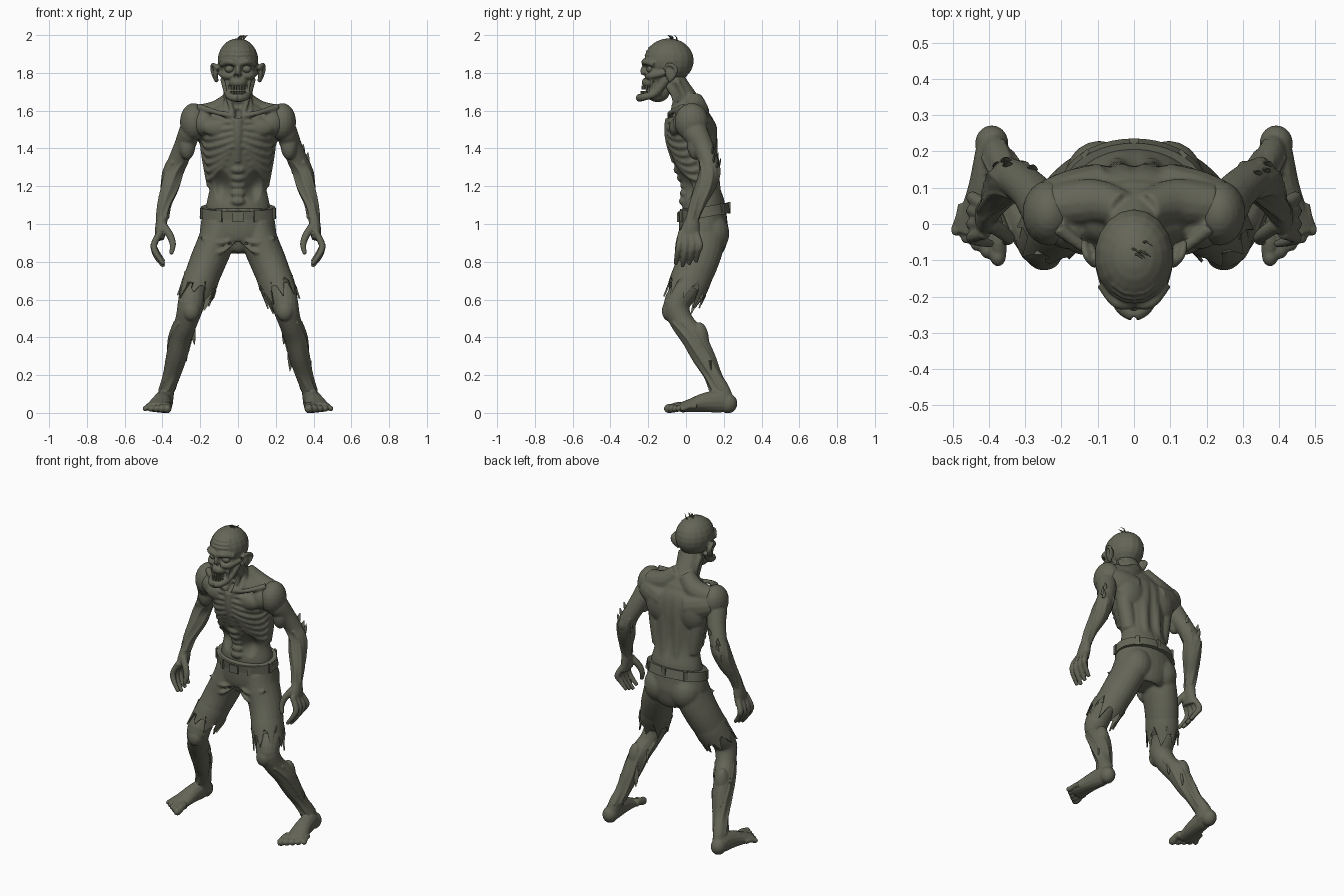
import bpy, bmesh, math, random
from mathutils import Vector, Matrix

random.seed(4)
if "Cube" in bpy.data.objects:
    bpy.data.objects.remove(bpy.data.objects["Cube"])

# One drab olive colour for everything
olive = bpy.data.materials.new("drab_olive")
olive.use_nodes = True
olive.diffuse_color = (.13, .132, .096, 1)
shader = next(n for n in olive.node_tree.nodes if n.type == 'BSDF_PRINCIPLED')
shader.inputs["Base Color"].default_value = olive.diffuse_color
shader.inputs["Roughness"].default_value = .8


def spline(points, steps):
    """Catmull-Rom rows through points of any size."""
    rows = []
    last = len(points) - 1
    for i in range(last):
        before, start, end, after = (points[max(0, min(last, i + k))] for k in (-1, 0, 1, 2))
        for step in range(steps):
            t = step / steps
            rows.append([b + t * ((c - a) + t * ((2*a - 5*b + 4*c - d) + t * (3*b - a - 3*c + d))) / 2
                         for a, b, c, d in zip(before, start, end, after)])
    return rows + [list(points[last])]


def tube(bm, points, sides=14, ref=(1, 0, 0), steps=4, hem=0):
    """Loft ellipses along points (x, y, z, width[, depth]); hem makes a ragged open end."""
    rows = spline([tuple(p) if len(p) > 4 else tuple(p) + (p[3],) for p in points], steps)
    centres = [Vector(r[:3]) for r in rows]
    rings = []
    for i, row in enumerate(rows):
        along = (centres[min(i + 1, len(rows) - 1)] - centres[max(i - 1, 0)]).normalized()
        across = Vector(ref)
        across = (across - along * across.dot(along)).normalized()
        third = along.cross(across)
        ring = []
        for j in range(sides):
            angle = math.tau * j / sides
            co = centres[i] + across * row[3] * math.cos(angle) + third * row[4] * math.sin(angle)
            if hem and i == len(rows) - 1:
                co += along * hem * ((1, 0, -1, 0)[j % 4] + random.uniform(-.4, .4))
            ring.append(bm.verts.new(co))
        rings.append(ring)
    for low, high in zip(rings, rings[1:]):
        for j in range(sides):
            k = (j + 1) % sides
            bm.faces.new((low[j], low[k], high[k], high[j]))
    if not hem:
        bm.faces.new(rings[0][::-1])
        bm.faces.new(rings[-1])


def ball(bm, centre, radii):
    bmesh.ops.create_uvsphere(bm, u_segments=18, v_segments=12, radius=1,
                              matrix=Matrix.LocRotScale(Vector(centre), None, Vector(radii)))


def block(bm, centre, size, turn=0):
    spin = Matrix.Rotation(turn, 3, 'Z').to_quaternion()
    bmesh.ops.create_cube(bm, size=1, matrix=Matrix.LocRotScale(Vector(centre), spin, Vector(size)))


def strands(bm, stations, count, radius):
    """Stringy sinews running down a limb."""
    for j in range(count):
        angle = math.tau * j / count
        tube(bm, [(x + a * math.cos(angle + i * .25), y + b * math.sin(angle + i * .25), z, radius)
                  for i, (x, y, z, a, b) in enumerate(stations)], sides=8)


def mirror_x(bm):
    copy = bmesh.ops.duplicate(bm, geom=bm.verts[:] + bm.edges[:] + bm.faces[:])["geom"]
    for item in copy:
        if isinstance(item, bmesh.types.BMVert):
            item.co.x *= -1


def build(name, bm, voxel=0, smooth=2, dents=(), side=1, shell=0):
    """Turn bm into an object: fuse by voxels, press dents (centre, radii, depth), mirror, shade."""
    bmesh.ops.recalc_face_normals(bm, faces=bm.faces[:])
    mesh = bpy.data.meshes.new(name)
    bm.to_mesh(mesh)
    bm.free()
    obj = bpy.data.objects.new(name, mesh)
    bpy.context.collection.objects.link(obj)
    if voxel:
        remesh = obj.modifiers.new("fuse", 'REMESH')
        remesh.mode = 'VOXEL'
        remesh.voxel_size = voxel
        soften = obj.modifiers.new("soften", 'SMOOTH')
        soften.iterations = smooth
    if shell:
        obj.modifiers.new("cloth", 'SOLIDIFY').thickness = shell
    bpy.context.view_layer.update()
    graph = bpy.context.evaluated_depsgraph_get()
    mesh = bpy.data.meshes.new_from_object(obj.evaluated_get(graph))
    obj.modifiers.clear()
    obj.data = mesh
    for vert in mesh.vertices:
        for centre, radii, depth in dents:
            mirrored = (abs(vert.co.x), vert.co.y, vert.co.z)
            reach = sum(((p - c) / r) ** 2 for p, c, r in zip(mirrored, centre, radii))
            if reach < 1:
                vert.co.y += depth * (1 - reach) ** 1.5
        vert.co.z = max(vert.co.z, 0)
    if side < 0:
        mesh.transform(Matrix.Scale(-1, 4, (1, 0, 0)))
        mesh.flip_normals()
    mesh.materials.clear()
    mesh.materials.append(olive)
    mesh.shade_smooth()
    mesh.set_sharp_from_angle(angle=math.radians(50))


# Torso: lofted trunk, rib cage, collarbones, shoulder blades and neck
trunk = [(0, .09, 1.0, .17, .11), (0, .095, 1.1, .168, .113), (0, .085, 1.2, .15, .092),
         (0, .06, 1.3, .165, .11), (0, .04, 1.42, .18, .13), (0, .03, 1.52, .19, .125),
         (0, .02, 1.59, .16, .09), (0, .02, 1.64, .08, .06)]


def girth(z):
    for low, high in zip(trunk, trunk[1:]):
        if z <= high[2]:
            t = (z - low[2]) / (high[2] - low[2])
            return [low[k] + t * (high[k] - low[k]) for k in (1, 3, 4)]


bm = bmesh.new()
for i in range(8):
    path = []
    for step in range(9):
        u = step / 8
        angle = .12 + .09 * max(0, i - 4) + u * 1.5
        z = 1.54 - .031 * i - (.015 + .012 * i) * math.sin(u * 2.3) + .02 * u
        y, a, b = girth(z)
        path.append((a * math.sin(angle), y - b * math.cos(angle), z, .0125))
    tube(bm, path, sides=8, ref=(0, 0, 1), steps=2)
tube(bm, [(.02, -.08, 1.57, .018), (.11, -.08, 1.59, .014), (.21, -.01, 1.62, .02)], ref=(0, 0, 1))
tube(bm, [(.03, .04, 1.66, .05), (.11, .06, 1.59, .065), (.22, .05, 1.57, .06)], ref=(0, 0, 1))
tube(bm, [(.08, .1, 1.49, .08, .07), (.17, .075, 1.51, .085, .075), (.24, .055, 1.53, .07, .065)], ref=(0, 0, 1))
tube(bm, [(.15, .07, 1.52, .05), (.15, .09, 1.4, .05), (.12, .1, 1.2, .045)])
tube(bm, [(.05, -.1, 1.74, .016), (.05, -.06, 1.66, .014), (.02, -.08, 1.57, .012)])
tube(bm, [(.07, -.05, 1.76, .016), (.06, -.01, 1.66, .016), (.07, -.07, 1.58, .012)])
tube(bm, [(.045, .165, 1.08, .032), (.045, .145, 1.25, .032), (.045, .13, 1.45, .03), (.04, .07, 1.6, .03)])
ball(bm, (.11, .1, 1.46), (.1, .065, .12))
ball(bm, (.18, -.005, 1.535), (.07, .065, .07))
ball(bm, (.10, -.055, 1.51), (.09, .035, .05))
mirror_x(bm)
tube(bm, trunk, sides=28)
tube(bm, [(0, -.10, 1.56, .022, .012), (0, -.10, 1.45, .018, .012), (0, -.065, 1.33, .014, .012)])
tube(bm, [(0, .06, 1.56, .08, .07), (0, .01, 1.65, .072, .062), (0, -.05, 1.74, .068, .06), (0, -.08, 1.8, .07, .06)])
ball(bm, (0, .05, 1.57), (.14, .075, .07))
for i in range(5):
    z = 1.12 + i * .042
    y, a, b = girth(z)
    ball(bm, (0, y - b, z), (.038, .022, .022))
build("torso", bm, .0075, 3, [((.085, -.01, 1.2), (.05, .09, .09), .035),
                              ((0, .17, 1.35), (.03, .1, .28), -.01),
                              ((0, -.1, 1.59), (.025, .08, .03), .03)])

# Head: skull, sunken face, open jaw and ears
bm = bmesh.new()
tube(bm, [(0, -.215, 1.845, .016), (.045, -.216, 1.86, .018), (.088, -.165, 1.845, .016)], ref=(0, 0, 1))
tube(bm, [(.025, -.205, 1.785, .016), (.065, -.185, 1.785, .02), (.095, -.11, 1.8, .014)], ref=(0, 0, 1))
tube(bm, [(.073, -.10, 1.77, .022), (.054, -.16, 1.695, .02), (.036, -.225, 1.672, .02), (0, -.248, 1.668, .022)], ref=(0, 0, 1))
for shift in (0, .025, .05):
    tube(bm, [(.07, -.18 + shift, 1.78, .009), (.058, -.185 + shift, 1.73, .008), (.052, -.19 + shift, 1.68, .008)], sides=8)
for lift in (.03, .05, .07):
    wrinkle = []
    for x in (0, .03, .06):
        bulge = math.sqrt(1 - (lift / .118) ** 2 - (x / .108) ** 2)
        wrinkle.append((x, -.09 - .13 * bulge, 1.865 + lift, .005))
    tube(bm, wrinkle, sides=8, ref=(0, 0, 1))
ball(bm, (.118, -.08, 1.8), (.014, .03, .042))
tube(bm, [(.108, -.115, 1.82, .009), (.13, -.09, 1.845, .01), (.138, -.055, 1.825, .01), (.13, -.06, 1.79, .01), (.112, -.09, 1.757, .012)])
mirror_x(bm)
ball(bm, (0, -.09, 1.865), (.109, .131, .118))
ball(bm, (0, -.14, 1.81), (.088, .08, .09))
ball(bm, (0, -.185, 1.75), (.05, .05, .035))
ball(bm, (0, -.15, 1.7), (.052, .065, .055))
ball(bm, (0, -.222, 1.81), (.014, .02, .03))
build("head", bm, .0055, 2, [((.045, -.22, 1.82), (.036, .07, .028), .03),
                             ((.012, -.23, 1.782), (.014, .05, .016), .025)])

# Eyes, teeth and hair tufts
bm = bmesh.new()
ball(bm, (.045, -.187, 1.82), (.026, .022, .02))
mirror_x(bm)
build("eyes", bm)
bm = bmesh.new()
for i in range(-3, 4):
    angle = i * .33
    for z, reach in ((1.722, .05), (1.694, .055)):
        block(bm, (.04 * math.sin(angle), -.18 - reach * math.cos(angle), z), (.01, .01, .022), angle)
build("teeth", bm)
bm = bmesh.new()
for i in range(6):
    x, y = random.uniform(-.01, .03), random.uniform(-.09, -.04)
    tube(bm, [(x, y, 1.97, .004), (x + .01, y, 1.988, .003), (x + .025, y - .012, 1.999, .001)], sides=5)
build("hair_tufts", bm)

# Limbs, built on the left and mirrored to the right
arm = [(.2, .03, 1.56, .06, .06), (.25, .04, 1.5, .058, .07), (.28, .085, 1.42, .056, .057),
       (.32, .12, 1.33, .052, .052), (.345, .125, 1.27, .052, .054), (.362, .10, 1.19, .048, .05),
       (.39, .06, 1.1, .033, .038), (.4, .035, 1.03, .029, .032)]
leg = [(.2, .04, .75, .07, .08), (.235, 0, .66, .07, .075), (.25, -.05, .57, .07, .07),
       (.275, -.02, .48, .06, .062), (.305, .04, .4, .06, .066), (.326, .09, .3, .052, .06),
       (.35, .14, .2, .042, .045), (.376, .18, .12, .04, .052), (.388, .195, .05, .044, .065)]

for side, word in ((1, "left"), (-1, "right")):
    # Arm with shoulder, sinewy forearm, palm, curled fingers and thumb
    bm = bmesh.new()
    tube(bm, arm, sides=18)
    ball(bm, (.235, .03, 1.54), (.073, .09, .1))
    ball(bm, (.345, .155, 1.28), (.028, .03, .04))
    ball(bm, (.27, .05, 1.42), (.045, .045, .08))
    strands(bm, arm[3:], 6, .008)
    tube(bm, [(.4, .04, 1.05, .028, .031), (.408, .025, .98, .031, .048), (.415, .015, .92, .024, .056)])
    for j in range(4):
        y = -.035 + .036 * j
        low = .012 * abs(j - 1)
        tube(bm, [(.41, y * .7, .96, .018), (.445, y, .89, .018), (.432, y - .01, .83 + low, .016),
                  (.392, y - .02, .775 + low, .011)], sides=10)
    tube(bm, [(.395, 0, .99, .022), (.36, -.025, .94, .02), (.345, -.04, .89, .017), (.355, -.05, .84, .011)], sides=10)
    build(word + "_arm", bm, .006, 2, side=side)

    # Leg with knee, calf, foot and toes
    bm = bmesh.new()
    tube(bm, leg, sides=18)
    ball(bm, (.248, -.088, .54), (.048, .04, .055))
    ball(bm, (.312, .07, .38), (.046, .052, .1))
    strands(bm, leg[3:8], 7, .008)
    ball(bm, (.392, .222, .05), (.046, .05, .052))
    tube(bm, [(.39, .24, .045, .04, .04), (.395, .18, .06, .046, .06), (.405, .1, .055, .052, .052),
              (.418, .03, .04, .06, .037), (.428, -.03, .028, .066, .026)])
    for j in range(5):
        x, y, size = .372 + .029 * j, -.088 + .018 * j, .025 - .0025 * j
        tube(bm, [(x * .8 + .08, y + .07, .035, size), (x * .9 + .04, y + .035, .034, size * .9),
                  (x, y + .01, .024, size * .9)], sides=10)
        ball(bm, (x + .003, y, .023), (size * .9, size * 1.15, size))
    build(word + "_leg", bm, .0055, 1, side=side)

    # Torn skin flakes on forearm and calf
    bm = bmesh.new()
    for limb, rise in ((spline(arm, 4)[10:22:2], .05), (spline(leg, 4)[14:22], -.08)):
        for x, y, z, a, b in limb:
            angle = random.uniform(.3, 2.9)
            out = Vector((math.cos(angle), math.sin(angle), 0))
            base = Vector((x + a * out.x * .9, y + b * out.y * .9, z))
            middle = base + out * .008 + Vector((0, 0, rise * .5))
            tip = base + out * .014 + Vector((0, 0, rise))
            tube(bm, [(*base, .018, .008), (*middle, .012, .006), (*tip, .001)], sides=6, steps=2)
    build(word + "_torn_skin", bm, side=side)

    # Ragged trouser hem
    bm = bmesh.new()
    tube(bm, [(.172, .05, .77, .088, .104), (.198, .022, .7, .094, .107), (.222, -.004, .635, .092, .102)],
         sides=32, hem=.06)
    build(word + "_trouser_hem", bm, side=side, shell=.008)

# Trousers: seat, thighs and cloth folds
bm = bmesh.new()
tube(bm, [(.1, .09, 1.0, .085, .11), (.12, .083, .9, .096, .12), (.16, .06, .8, .096, .112),
          (.195, .025, .71, .092, .106)], sides=20)
ball(bm, (.095, .13, .95), (.095, .1, .11))
for drop in (0, .05):
    tube(bm, [(.02, -.015, .92 - drop * .4, .006), (.1, -.032, .9 - drop, .012), (.2, -.005, .93 - drop, .006)], ref=(0, 0, 1))
mirror_x(bm)
ball(bm, (0, .13, .96), (.09, .09, .09))
tube(bm, [(0, .09, 1.08, .185, .122), (0, .09, 1.02, .195, .128), (0, .095, .95, .198, .13),
          (0, .1, .9, .15, .115), (0, .09, .868, .08, .09), (0, .09, .855, .03, .05)], sides=28)
build("trousers", bm, .008, 4)

# Belt with loops and buckle
bm = bmesh.new()
tube(bm, [(0, .1, 1.035, .203, .138), (0, .09, 1.09, .197, .135)], sides=40, steps=1)
build("belt", bm)
bm = bmesh.new()
for angle in (.5, 1.3, 2.4, math.pi, 3.88, 4.98, 5.78):
    block(bm, (.2 * math.sin(angle), .095 - .134 * math.cos(angle), 1.062 - .024 * math.cos(angle)),
          (.026, .012, .06), angle)
block(bm, (0, -.042, 1.036), (.06, .012, .05))
build("belt_loops_and_buckle", bm)
